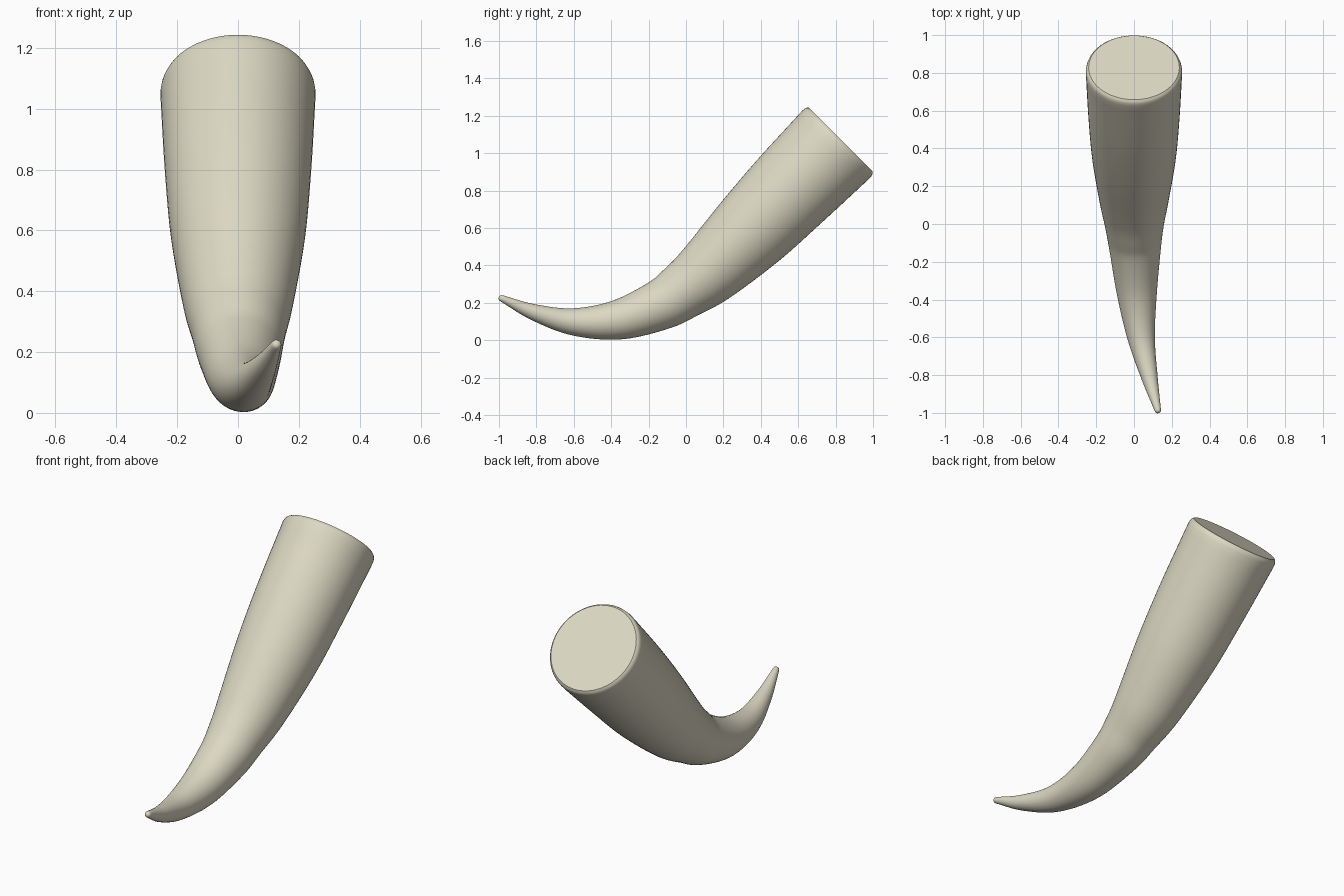
import bpy, bmesh, math
from mathutils import Vector

if "Cube" in bpy.data.objects:
    bpy.data.objects.remove(bpy.data.objects["Cube"])

SIDES, STEPS = 64, 8

# Spine stations from tip to base: x, y, z, radius
SPINE = [
    (0.126, -0.986, 0.224, 0.017), (0.083, -0.815, 0.150, 0.043),
    (0.038, -0.600, 0.098, 0.073), (0.015, -0.360, 0.110, 0.107),
    (0.006, -0.135, 0.190, 0.136), (0.002, -0.010, 0.268, 0.155),
    (0, 0.128, 0.374, 0.183), (0, 0.350, 0.588, 0.221),
    (0, 0.560, 0.803, 0.241), (0, 0.780, 1.024, 0.254),
]


def catmull(a, b, c, d, t):
    return 0.5 * (2 * b + (c - a) * t + (2 * a - 5 * b + 4 * c - d) * t * t
                  + (3 * b - a - 3 * c + d) * t ** 3)


# Smooth the spine into closely spaced stations
keys = [Vector(k) for k in SPINE]
keys = [2 * keys[0] - keys[1]] + keys + [2 * keys[-1] - keys[-2]]
stations = [catmull(*keys[i:i + 4], s / STEPS)
            for i in range(len(keys) - 3) for s in range(STEPS)]
stations.append(keys[-2])

# Rounded tip, and softened rim at the base
tip_dir = (keys[1] - keys[2]).xyz.normalized()
tip = keys[1]
rounded = []
for a in (80, 55, 30):
    p = tip.xyz + tip_dir * 0.016 * math.sin(math.radians(a))
    rounded.append(Vector((*p, tip.w * math.cos(math.radians(a)))))
stations = rounded + stations
for y, r in ((0.806, 0.255), (0.815, 0.253), (0.822, 0.249), (0.828, 0.240)):
    stations.append(Vector((0, y, y + 0.245, r)))

# Loft circular rings along the spine
bm = bmesh.new()
rings = []
for i, st in enumerate(stations):
    tangent = (stations[min(i + 1, len(stations) - 1)] - stations[max(i - 1, 0)]).xyz.normalized()
    side = Vector((1, 0, 0))
    side = (side - tangent * side.dot(tangent)).normalized()
    up = tangent.cross(side)
    rings.append([bm.verts.new(st.xyz + st.w * (side * math.cos(a) + up * math.sin(a)))
                  for a in (2 * math.pi * k / SIDES for k in range(SIDES))])
for r0, r1 in zip(rings, rings[1:]):
    for k in range(SIDES):
        n = (k + 1) % SIDES
        bm.faces.new((r0[k], r0[n], r1[n], r1[k]))

# Closed tip and flat base cap
bm.faces.new(rings[0])
bm.faces.new(rings[-1])
bmesh.ops.recalc_face_normals(bm, faces=bm.faces)

mesh = bpy.data.meshes.new("horn")
bm.to_mesh(mesh)
bm.free()
horn = bpy.data.objects.new("horn", mesh)
bpy.context.collection.objects.link(horn)

# Warm ivory colour
mat = bpy.data.materials.new("ivory")
mat.diffuse_color = (0.72, 0.69, 0.55, 1)
mat.use_nodes = True
mat.node_tree.nodes["Principled BSDF"].inputs["Base Color"].default_value = mat.diffuse_color
mesh.materials.append(mat)

# Smooth surface with a crisp cap edge
bpy.context.view_layer.objects.active = horn
horn.select_set(True)
bpy.ops.object.shade_smooth_by_angle(angle=math.radians(30))
